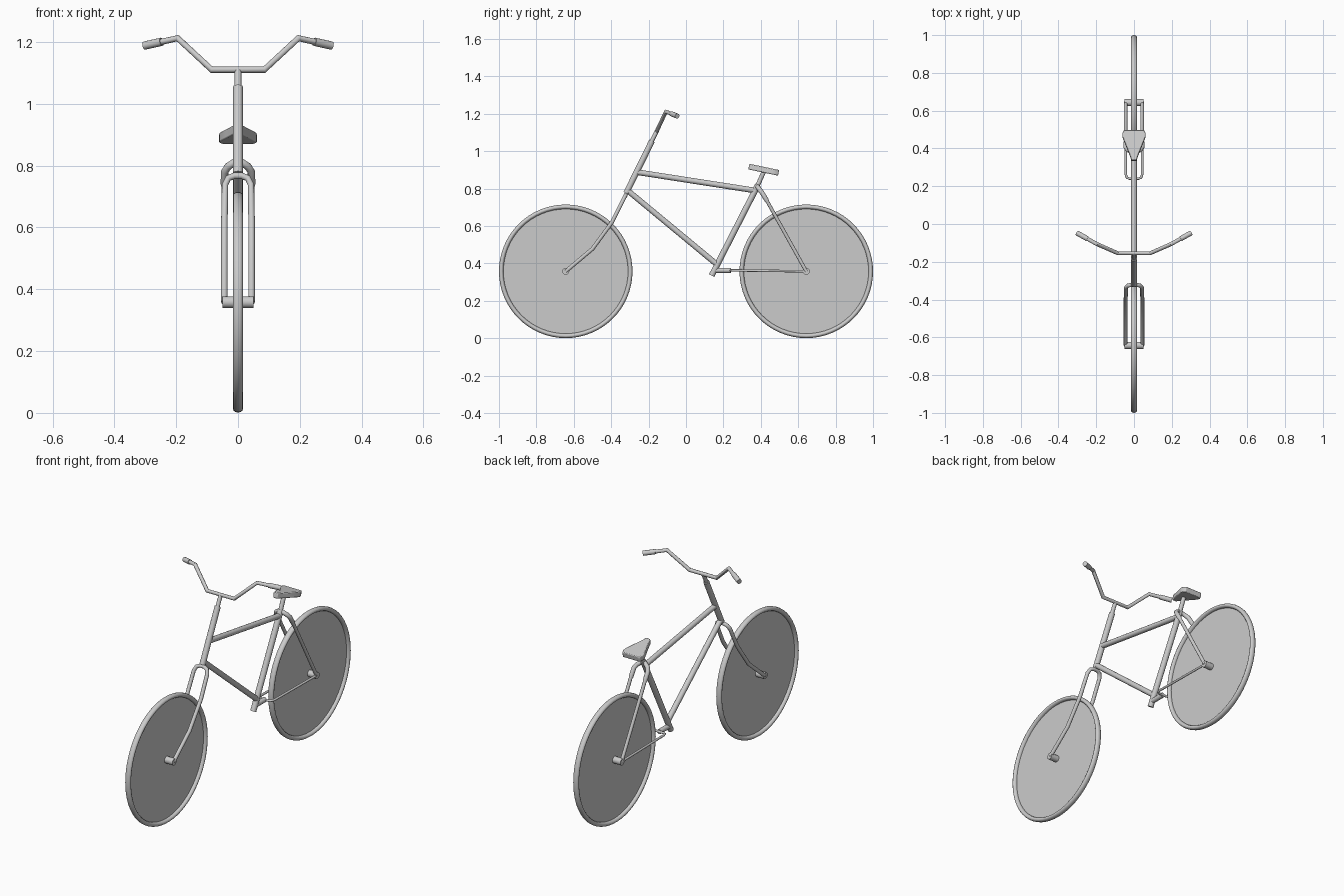
import bpy, bmesh, math
from mathutils import Matrix

if "Cube" in bpy.data.objects:
    bpy.data.objects.remove(bpy.data.objects["Cube"])

AXLE_Z, AXLE_Y = 0.358, 0.643


def finish(obj):
    bpy.ops.object.select_all(action='DESELECT')
    obj.select_set(True)
    bpy.context.view_layer.objects.active = obj
    return obj


def tube(name, pts, radius, radii=None):
    """Round capped tube through the points, turned into a mesh."""
    cu = bpy.data.curves.new(name, 'CURVE')
    cu.dimensions = '3D'
    cu.bevel_depth = radius
    cu.bevel_resolution = 4
    cu.use_fill_caps = True
    sp = cu.splines.new('POLY')
    sp.points.add(len(pts) - 1)
    for i, p in enumerate(pts):
        sp.points[i].co = (*p, 1)
        sp.points[i].radius = radii[i] if radii else 1
    obj = bpy.data.objects.new(name, cu)
    bpy.context.collection.objects.link(obj)
    finish(obj)
    bpy.ops.object.convert(target='MESH')
    bpy.ops.object.shade_smooth_by_angle(angle=math.radians(40))
    return bpy.context.object


def mirrored(half):
    """Mirror a half path across x = 0 into one full path."""
    return [(-x, y, z) for x, y, z in half[::-1]] + half


def wheel(name, y):
    # oval-section tyre
    bpy.ops.mesh.primitive_torus_add(major_radius=0.345, minor_radius=0.012,
                                     major_segments=64, minor_segments=12)
    tyre = bpy.context.object
    tyre.name = name + "_tyre"
    tyre.data.transform(Matrix.Rotation(math.pi / 2, 4, 'Y') @ Matrix.Diagonal((1, 1, 1.35, 1)))
    tyre.location = (0, y, AXLE_Z)
    bpy.ops.object.shade_smooth()
    # flat spoke disc
    bpy.ops.mesh.primitive_circle_add(vertices=64, radius=0.338, fill_type='NGON',
                                      location=(0, y, AXLE_Z), rotation=(0, math.pi / 2, 0))
    bpy.context.object.name = name + "_disc"
    # hub
    tube(name + "_hub", [(-0.05, y, AXLE_Z), (0.05, y, AXLE_Z)], 0.019)


wheel("front_wheel", -AXLE_Y)
wheel("rear_wheel", AXLE_Y)

# main frame tubes
for name, a, b, r in [
    ("head_tube", (-0.32, 0.775), (-0.182, 1.055), 0.016),
    ("handlebar_stem", (-0.19, 1.04), (-0.155, 1.11), 0.011),
    ("top_tube", (-0.262, 0.888), (0.37, 0.79), 0.015),
    ("down_tube", (-0.312, 0.79), (0.165, 0.395), 0.015),
    ("seat_tube", (0.137, 0.335), (0.385, 0.82), 0.016),
    ("seat_post", (0.38, 0.81), (0.42, 0.90), 0.012),
    ("chain_stay_bridge", (0.15, 0.363), (0.24, 0.363), 0.014),
]:
    tube(name, [(0, *a), (0, *b)], r)

# front fork with bent blades
fork = mirrored([(0.012, -0.322, 0.767), (0.032, -0.326, 0.759), (0.042, -0.337, 0.738),
                 (0.044, -0.396, 0.62), (0.044, -0.5, 0.478), (0.044, -AXLE_Y, AXLE_Z)])
tube("front_fork", fork, 0.0105)

# seat stays, thicker round the arch
stays = mirrored([(0.012, 0.383, 0.81), (0.032, 0.392, 0.797), (0.043, 0.405, 0.78),
                  (0.044, 0.43, 0.74), (0.044, 0.436, 0.729), (0.044, AXLE_Y, AXLE_Z)])
taper = [1.3, 1.3, 1.3, 1.3, 1, 1]
tube("seat_stays", stays, 0.0095, taper[::-1] + taper)

# thin chain stays
tube("chain_stays", mirrored([(0.025, 0.24, 0.363), (0.038, 0.246, 0.363),
                              (0.044, 0.265, 0.363), (0.044, AXLE_Y, AXLE_Z)]), 0.0065)

# handlebar and grips
bend, tip = (0.195, -0.107, 1.212), (0.303, -0.047, 1.188)
tube("handlebar", mirrored([(0.085, -0.155, 1.11), bend, tip]), 0.0105)
start = tuple(b + (t - b) * 0.48 for b, t in zip(bend, tip))
for side, s in (("left", -1), ("right", 1)):
    tube(side + "_grip", [(s * x, y, z) for x, y, z in (start, tip)], 0.0135)

# seat: tapered outline, extruded and tilted
outline = [(0.013, 0.333), (0.022, 0.36), (0.04, 0.405), (0.06, 0.455), (0.061, 0.475), (0.053, 0.492)]
outline += [(-x, y) for x, y in outline[::-1]]
bm = bmesh.new()
face = bm.faces.new([bm.verts.new((x, y, 0.903 - 0.21 * (y - 0.333))) for x, y in outline])
up = bmesh.ops.extrude_face_region(bm, geom=[face])
bmesh.ops.translate(bm, vec=(0, 0.006, 0.03),
                    verts=[v for v in up["geom"] if isinstance(v, bmesh.types.BMVert)])
bmesh.ops.recalc_face_normals(bm, faces=bm.faces)
me = bpy.data.meshes.new("seat")
bm.to_mesh(me)
bm.free()
seat = bpy.data.objects.new("seat", me)
bpy.context.collection.objects.link(seat)
finish(seat)
bpy.ops.object.shade_smooth_by_angle(angle=math.radians(35))
bev = seat.modifiers.new("soft_edges", 'BEVEL')
bev.width = 0.004
bev.segments = 2
